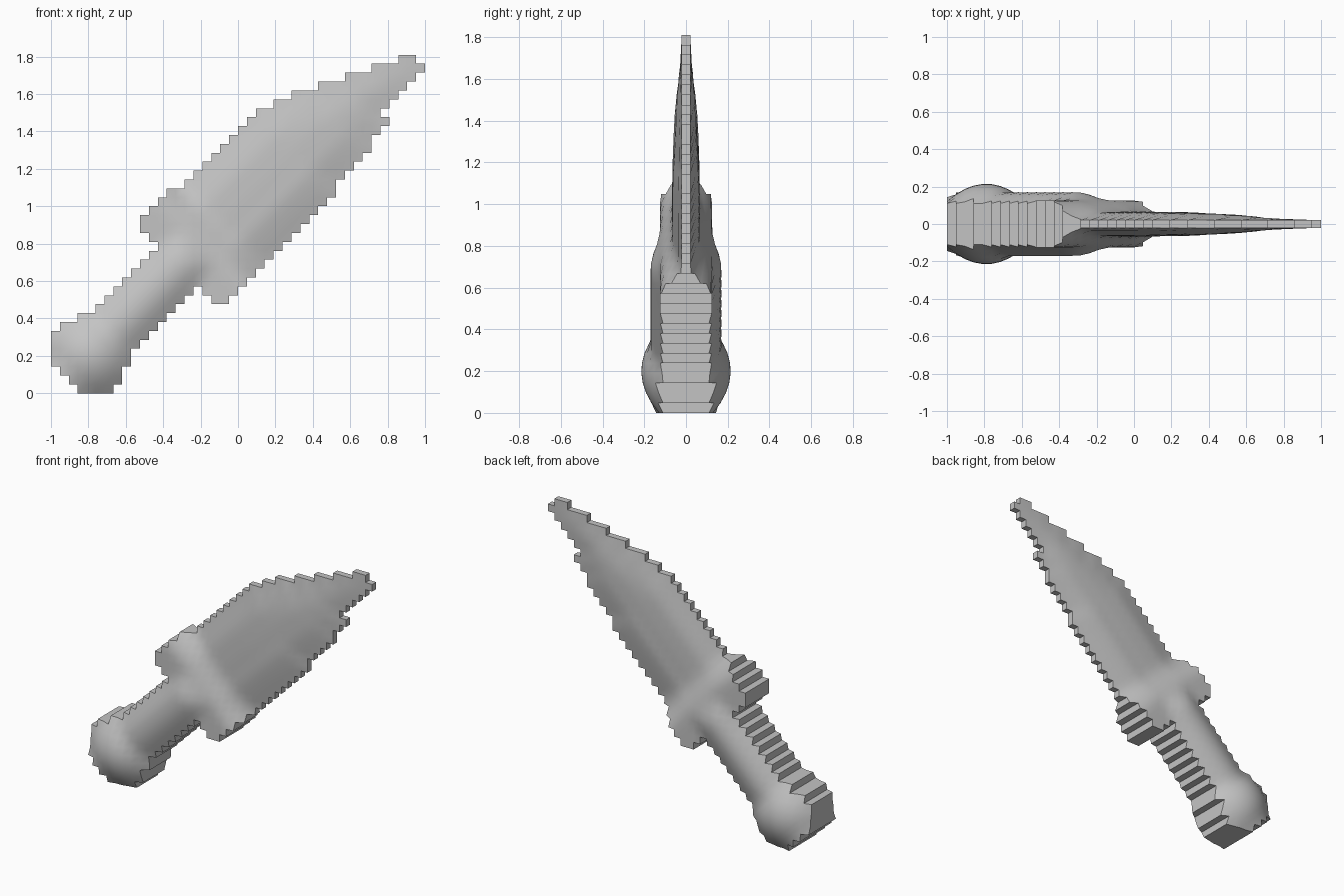
import bpy
import bmesh
import math

cube = bpy.data.objects.get("Cube")
if cube:
    bpy.data.objects.remove(cube, do_unlink=True)

CELL = 1 / 21          # size of one stair step
HALF_COLUMNS = 21


def seq(first, last):
    return list(range(first, last + 1))


def ramp(value, low, high):
    """Smooth step from 0 at low to 1 at high."""
    t = min(max((value - low) / (high - low), 0), 1)
    return t * t * (3 - 2 * t)


# Stepped outline, row by row from the bottom: first column and end column
starts = ([3, 2, 1, 0, 0, 0, 0, 1, 3] + seq(5, 12)        # pommel, grip
          + [11, 10, 10, 11, 12, 13]                      # upper guard arm
          + seq(15, 23) + [25, 27, 30, 33, 36, 39])       # blade back
ends = ([7, 8, 8, 9, 9] + seq(10, 16)                     # pommel, grip
        + seq(22, 32) + seq(32, 36) + seq(36, 38)         # guard and cutting edge
        + seq(37, 42) + [41])                             # notch and tip

cells = {(i, j) for j, (a, b) in enumerate(zip(starts, ends)) for i in range(a, b)}
cells |= {(i, 10) for i in (18, 19)} | {(i, 11) for i in range(17, 21)}  # lower guard arm


def corners(i, j):
    return [(i, j), (i + 1, j), (i + 1, j + 1), (i, j + 1)]


# Rim edges are the cell sides with no neighbouring cell
rim = []
for i, j in cells:
    c = corners(i, j)
    for k, (di, dj) in enumerate([(0, -1), (1, 0), (0, 1), (-1, 0)]):
        if (i + di, j + dj) not in cells:
            rim.append((c[k], c[(k + 1) % 4]))
rim_points = {p for edge in rim for p in edge}


def position(p):
    return (p[0] - HALF_COLUMNS) * CELL, p[1] * CELL


def half_thickness(p):
    x, z = position(p)
    along = x + z                           # runs from pommel to tip
    across = (x - z + 1) / math.sqrt(2)     # distance from the grip axis
    edge = min(math.dist(p, q) for q in rim_points) * CELL
    # Blade: thin edge swelling to a tapering body with shallow ridges
    taper = min(max((along - 1.2) / 1.55, 0), 1) ** 1.5
    swell = math.sin(min(edge / 0.2, 1) * math.pi / 2)
    blade = 0.021 + (0.045 - 0.043 * taper) * swell
    blade -= 0.003 * swell * (1 - taper) * (0.5 - 0.5 * math.cos(across * 45))
    # Grip, cross guard and round pommel
    grip = max(0.17 - 2.6 * across ** 2, 0.11)
    grip += (0.125 - grip) * ramp(along, 0.4, 0.62)
    guard = 0.125 * ramp(along, 0.1, 0.32)
    pommel = 0.215 - 2.1 * ((x + 0.79) ** 2 + (z - 0.2) ** 2)
    hilt = max(grip, guard, pommel)
    return hilt + (blade - hilt) * ramp(along, 0.58, 0.84)


# Front and back skins joined by the stepped rim
bm = bmesh.new()
front, back = {}, {}
for p in sorted({p for c in cells for p in corners(*c)}):
    x, z = position(p)
    h = half_thickness(p)
    front[p] = bm.verts.new((x, -h, z))
    back[p] = bm.verts.new((x, h, z))
for c in sorted(cells):
    ring = corners(*c)
    bm.faces.new([front[p] for p in ring])
    bm.faces.new([back[p] for p in reversed(ring)])
for a, b in rim:
    bm.faces.new([front[b], front[a], back[a], back[b]])
bmesh.ops.recalc_face_normals(bm, faces=bm.faces)

mesh = bpy.data.meshes.new("dagger")
bm.to_mesh(mesh)
bm.free()
dagger = bpy.data.objects.new("dagger", mesh)
bpy.context.collection.objects.link(dagger)

# Plain grey finish
grey = bpy.data.materials.new("plain grey")
grey.use_nodes = True
grey.diffuse_color = (0.55, 0.55, 0.55, 1)
grey.node_tree.nodes["Principled BSDF"].inputs["Base Color"].default_value = grey.diffuse_color
mesh.materials.append(grey)

bpy.ops.object.select_all(action="DESELECT")
dagger.select_set(True)
bpy.context.view_layer.objects.active = dagger
bpy.ops.object.shade_smooth_by_angle(angle=math.radians(50))
